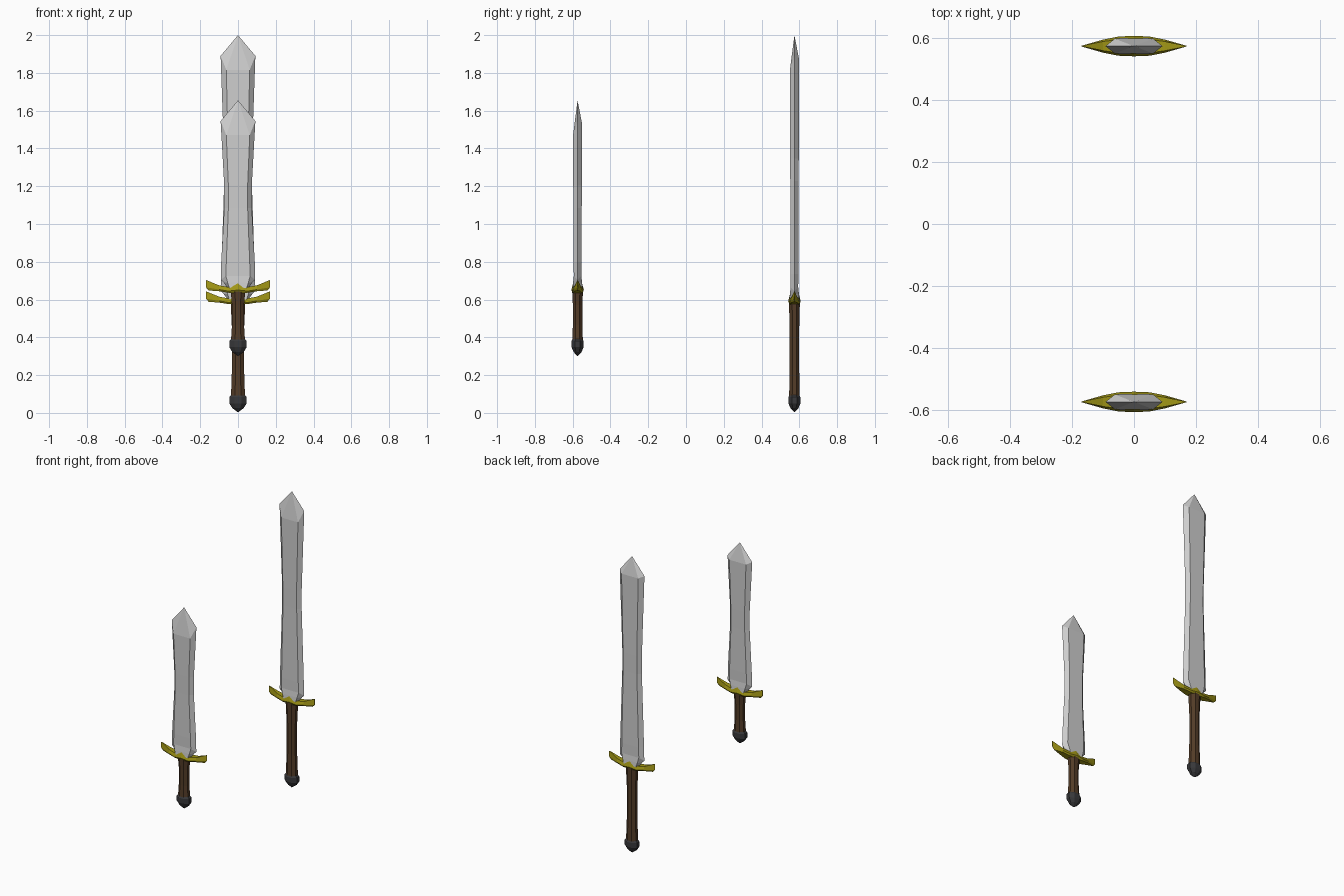
import bpy, bmesh, math

if "Cube" in bpy.data.objects:
    bpy.data.objects.remove(bpy.data.objects["Cube"])


def material(name, rgb):
    m = bpy.data.materials.new(name)
    m.diffuse_color = (*rgb, 1)
    m.use_nodes = True
    m.node_tree.nodes["Principled BSDF"].inputs["Base Color"].default_value = m.diffuse_color
    return m


STEEL = material("steel", (0.62, 0.62, 0.62))
GOLD = material("gold", (0.36, 0.31, 0.008))
WOOD = material("brown wood", (0.088, 0.046, 0.021))
IRON = material("dark iron", (0.04, 0.04, 0.043))


def loft(name, rings, mat, y, tip=None):
    """Skin closed rings of equal length; end with a point or a flat cap."""
    bm = bmesh.new()
    loops = [[bm.verts.new((p[0], p[1] + y, p[2])) for p in r] for r in rings]
    n = len(loops[0])
    for a, b in zip(loops, loops[1:]):
        for i in range(n):
            j = (i + 1) % n
            bm.faces.new((a[i], a[j], b[j], b[i]))
    bm.faces.new(loops[0][::-1])
    if tip:
        t = bm.verts.new((tip[0], tip[1] + y, tip[2]))
        for i in range(n):
            bm.faces.new((loops[-1][i], loops[-1][(i + 1) % n], t))
    else:
        bm.faces.new(loops[-1])
    bmesh.ops.recalc_face_normals(bm, faces=bm.faces)
    me = bpy.data.meshes.new(name)
    bm.to_mesh(me)
    bm.free()
    me.materials.append(mat)
    ob = bpy.data.objects.new(name, me)
    bpy.context.collection.objects.link(ob)
    return ob


def oval(rx, ry, z, n=8):
    """Eight-sided ring with flats towards the front and sides."""
    k = 1 / math.cos(math.pi / n)
    return [(rx * k * math.cos((i + .5) * math.tau / n),
             ry * k * math.sin((i + .5) * math.tau / n), z) for i in range(n)]


def blade_ring(w, i, t, ze, zf=None, zb=None):
    """Six-sided blade section: edge half width, flat half width, thickness."""
    zf = ze if zf is None else zf
    zb = ze if zb is None else zb
    return [(-w, 0, ze), (-i, -t, zf), (i, -t, zf),
            (w, 0, ze), (i, t, zb), (-i, t, zb)]


def guard_ring(x, zb, zt, y):
    """Six-sided guard section across x."""
    zl, zh = zb + (zt - zb) * .3, zb + (zt - zb) * .62
    return [(x, -y * .75, zb), (x, -y, zl), (x, -y * .7, zt),
            (x, y * .7, zt), (x, y, zl), (x, y * .75, zb)]


def sword(label, y, bottom, guard, top):
    # pommel: pointed below, chamfered above
    loft(label + "_pommel", [
        oval(.036, .026, bottom + .092), oval(.046, .032, bottom + .08),
        oval(.046, .032, bottom + .048), oval(.03, .021, bottom + .022)],
        IRON, y, (0, 0, bottom))

    # grip: slightly waisted
    z0, z1 = bottom + .085, guard + .01
    loft(label + "_grip", [
        oval(.037, .028, z0), oval(.032, .025, z0 + (z1 - z0) * .3),
        oval(.032, .025, z0 + (z1 - z0) * .7), oval(.039, .029, z1)], WOOD, y)

    # guard: lens in plan, upswept ends, raised centre
    half = [(.17, .008, .064, .001), (.1, .004, .035, .021),
            (.05, -.004, .026, .031)]
    rows = [(-x, a, b, t) for x, a, b, t in half] + [(0, -.006, .05, .033)] + half[::-1]
    # the outer ends lean outwards, so the lower corner sits further in
    rings = [guard_ring(x, guard + a, guard + b, t) for x, a, b, t in rows]
    for r, s in ((rings[0], 1), (rings[-1], -1)):
        for k in (0, 5):
            r[k] = (r[k][0] + s * .015, r[k][1], r[k][2])
    loft(label + "_guard", rings, GOLD, y)

    # blade: flared base, waisted body, wide shoulders and a faceted tip
    zs = guard + .085
    ze = top - .11
    mid = zs + (ze - zs) * .5
    loft(label + "_blade", [
        blade_ring(.055, .045, .026, guard + .02),
        blade_ring(.076, .055, .024, guard + .05),
        blade_ring(.091, .064, .02, zs - .02, zs, zs),
        blade_ring(.089, .062, .021, zs + .07),
        blade_ring(.073, .051, .022, mid - .05),
        blade_ring(.073, .051, .023, mid + .07),
        blade_ring(.092, .062, .024, ze, top - .185, top - .125)],
        STEEL, y, (0, 0, top))


sword("long_sword", .574, 0.003, .58, 2.0)
sword("short_sword", -.574, .30, .64, 1.655)
